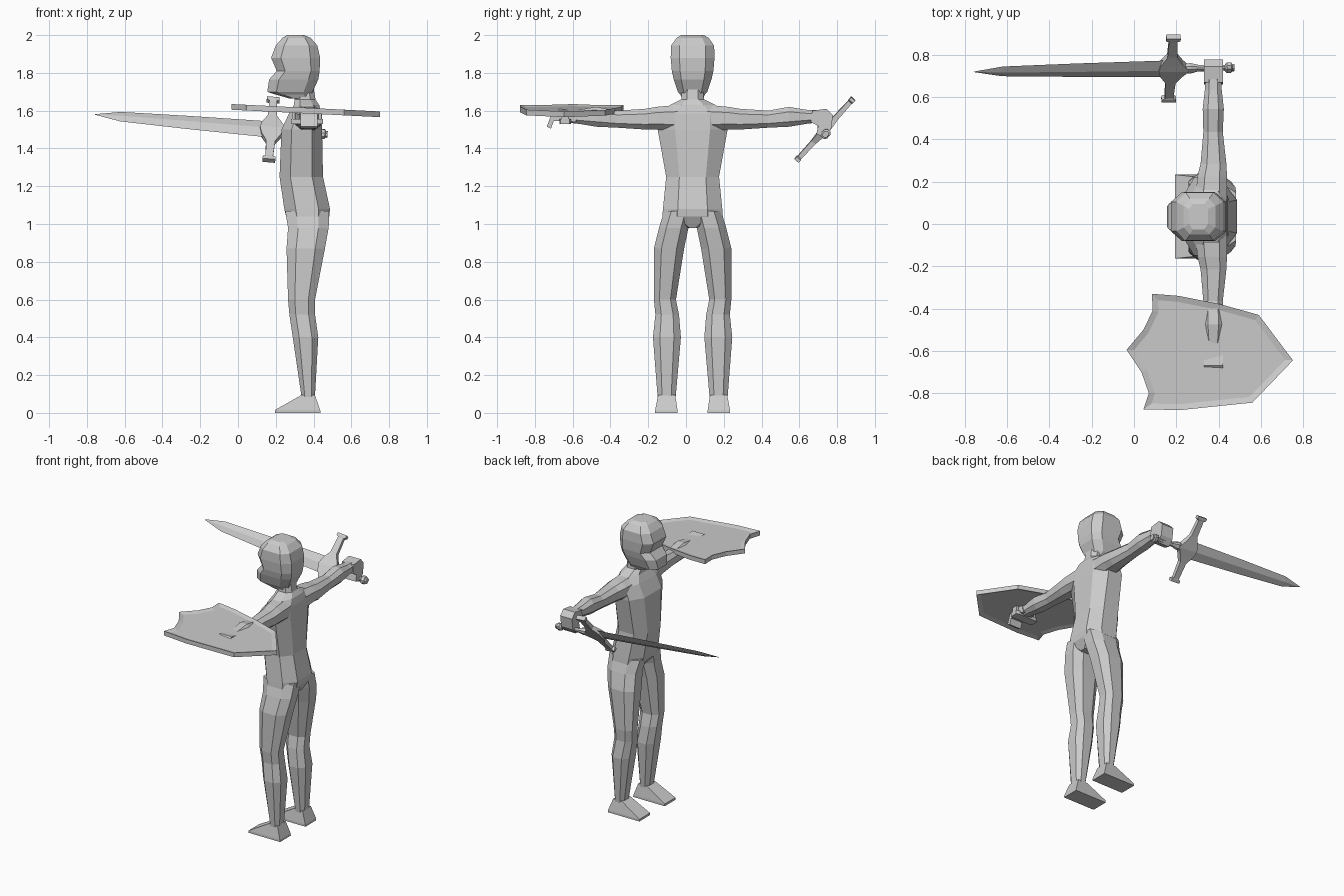
import bpy, bmesh
from mathutils import Vector, Matrix

if "Cube" in bpy.data.objects:
    bpy.data.objects.remove(bpy.data.objects["Cube"])

CY = 0.035  # symmetry plane of the figure (it looks toward -x)

grey = bpy.data.materials.new("plain_grey")
grey.diffuse_color = (0.6, 0.6, 0.6, 1)
grey.use_nodes = True
grey.node_tree.nodes["Principled BSDF"].inputs["Base Color"].default_value = grey.diffuse_color


def finish(bm, name):
    bmesh.ops.recalc_face_normals(bm, faces=bm.faces)
    me = bpy.data.meshes.new(name)
    bm.to_mesh(me)
    bm.free()
    me.materials.append(grey)
    ob = bpy.data.objects.new(name, me)
    bpy.context.collection.objects.link(ob)
    return ob


def octagon(a0, a1, b0, b1, k=0.5):
    """Bevel-cornered rectangle as 8 points."""
    ca, cb, ha, hb = (a0 + a1) / 2, (b0 + b1) / 2, (a1 - a0) / 2, (b1 - b0) / 2
    unit = [(1, k), (k, 1), (-k, 1), (-1, k), (-1, -k), (-k, -1), (k, -1), (1, -k)]
    return [(ca + u * ha, cb + v * hb) for u, v in unit]


def loft(name, rings):
    """Skin a list of equal-length rings and cap both ends."""
    bm = bmesh.new()
    vs = [[bm.verts.new(p) for p in r] for r in rings]
    n = len(vs[0])
    for a, b in zip(vs, vs[1:]):
        for i in range(n):
            j = (i + 1) % n
            bm.faces.new((a[i], a[j], b[j], b[i]))
    bm.faces.new(vs[0])
    bm.faces.new(vs[-1])
    return finish(bm, name)


def tower(name, rows, k=0.5):
    """Loft upward; rows are z, x0, x1, y0, y1."""
    return loft(name, [[(x, y, z) for x, y in octagon(x0, x1, y0, y1, k)]
                       for z, x0, x1, y0, y1 in rows])


# torso and neck
torso = [(0.98, .31, .45, .035), (1.04, .255, .483, .16), (1.08, .245, .487, .157),
         (1.25, .22, .45, .14), (1.50, .23, .445, .185), (1.585, .27, .44, .185),
         (1.63, .295, .43, .12), (1.66, .30, .41, .06), (1.72, .30, .40, .055)]
tower("torso", [(z, a, b, CY - h, CY + h) for z, a, b, h in torso])

# head
head = [(1.665, .27, .39, .055), (1.685, .20, .39, .065), (1.70, .155, .395, .078),
        (1.765, .165, .425, .10), (1.81, .205, .432, .11), (1.88, .175, .435, .116),
        (1.945, .20, .42, .114), (1.985, .235, .385, .085), (2.0, .26, .35, .06)]
tower("head", [(z, a, b, CY - h, CY + h) for z, a, b, h in head], 0.6)

# limbs, one of each per side
leg = [(1.07, .25, .483, .0, .15), (.98, .265, .48, .022, .178), (.87, .257, .46, .045, .205),
       (.60, .265, .408, .088, .205), (.52, .272, .408, .072, .197),
       (.40, .29, .425, .062, .21), (.08, .337, .407, .09, .185)]
foot = [(0, .195, .437, .08, .198), (.015, .195, .435, .08, .198), (.095, .337, .407, .092, .183)]
arm = [(.08, .29, .44, 1.49, 1.63), (.19, .30, .44, 1.50, 1.62), (.25, .315, .437, 1.50, 1.61),
       (.40, .328, .42, 1.51, 1.60), (.51, .325, .425, 1.515, 1.62),
       (.60, .335, .415, 1.53, 1.605), (.69, .34, .41, 1.54, 1.60)]
for s, side in ((1, "left"), (-1, "right")):
    rows = [(z, a, b, CY + s * i, CY + s * o) for z, a, b, i, o in leg]
    tower(side + "_leg", rows)
    loft(side + "_foot", [[(a, CY + s * i, z), (b, CY + s * i, z),
                           (b, CY + s * o, z), (a, CY + s * o, z)] for z, a, b, i, o in foot])
    loft(side + "_arm", [[(x, CY + s * t, z) for x, z in octagon(a, b, c, d)]
                         for t, a, b, c, d in arm])

# hands, profiles in y-z swept across x
fist = [(.66, 1.54), (.67, 1.60), (.745, 1.61), (.778, 1.575), (.768, 1.50),
        (.735, 1.46), (.69, 1.475), (.70, 1.52)]
curled = [(-.58, 1.54), (-.60, 1.60), (-.67, 1.612), (-.715, 1.575), (-.737, 1.515),
          (-.715, 1.505), (-.70, 1.545), (-.66, 1.545)]
for name, prof in (("sword_hand", fist), ("shield_hand", curled)):
    loft(name, [[(x, y, z) for y, z in prof] for x in (.33, .42)])

# shield: outline extruded, both faces inset and sunk
outline = [(.085, -.33), (.21, -.34), (.41, -.38), (.59, -.43), (.752, -.645), (.56, -.845),
           (.22, -.88), (.045, -.877), (.07, -.80), (.035, -.70), (-.035, -.595),
           (.045, -.50), (.088, -.41)]
bm = bmesh.new()
top = lambda x: 1.635 - 0.05 * (x + .035)
up = [bm.verts.new((x, y, top(x))) for x, y in outline]
low = [bm.verts.new((x, y, top(x) - .03)) for x, y in outline]
n = len(outline)
caps = [bm.faces.new(up), bm.faces.new(low)]
for i in range(n):
    j = (i + 1) % n
    bm.faces.new((up[i], up[j], low[j], low[i]))
bmesh.ops.recalc_face_normals(bm, faces=bm.faces)
for f in caps:
    bmesh.ops.inset_region(bm, faces=[f], thickness=.028, depth=-.009, use_even_offset=True)
finish(bm, "shield")

# shield grip
tower("shield_grip", [(1.53, .28, .45, -.67, -.61), (1.555, .28, .45, -.67, -.61)], 0.8)
for x in (.285, .425):
    tower("grip_post", [(1.54, x, x + .02, -.66, -.62), (1.60, x, x + .02, -.66, -.62)], 0.8)

# sword frame: L to the tip, W along the guard, T through the thickness
L = Vector((-1.225, -.02, .105)).normalized()
W = Vector((0, .3, .33))
W = (W - L * W.dot(L)).normalized()
T = L.cross(W)
origin = Vector((.175, .735, 1.50))
place = Matrix((L, W, T)).transposed()


def sword_part(name, rings):
    loft(name, [[origin + place @ Vector(p) for p in r] for r in rings])


# blade with diamond section
blade = [(.0, .058, .013), (.08, .056, .013), (.45, .047, .011), (.80, .034, .008),
         (.935, .002, .001)]
sword_part("sword_blade", [[(l, w, 0), (l, 0, t), (l, -w, 0), (l, 0, -t)] for l, w, t in blade])

# guard: bulged middle, narrow arms, knobbed ends
guard = [(-.223, -.034, .034, .014), (-.205, -.034, .034, .014), (-.198, -.02, .02, .012),
         (-.09, -.026, .022, .014), (-.04, -.055, .05, .018), (0, -.085, .06, .022),
         (.04, -.055, .05, .018), (.09, -.026, .022, .014), (.198, -.02, .02, .012),
         (.205, -.034, .034, .014), (.223, -.034, .034, .014)]
sword_part("sword_guard", [[(a, w, -t), (b, w, -t), (b, w, t), (a, w, t)]
                           for w, a, b, t in guard])

# handle and pommel
handle = [(-.05, .018), (-.09, .026), (-.13, .016), (-.255, .014), (-.265, .026),
          (-.285, .026), (-.29, .018), (-.30, .018)]
sword_part("sword_handle", [[(l, w, t) for w, t in octagon(-r, r, -r * .8, r * .8)]
                            for l, r in handle])
